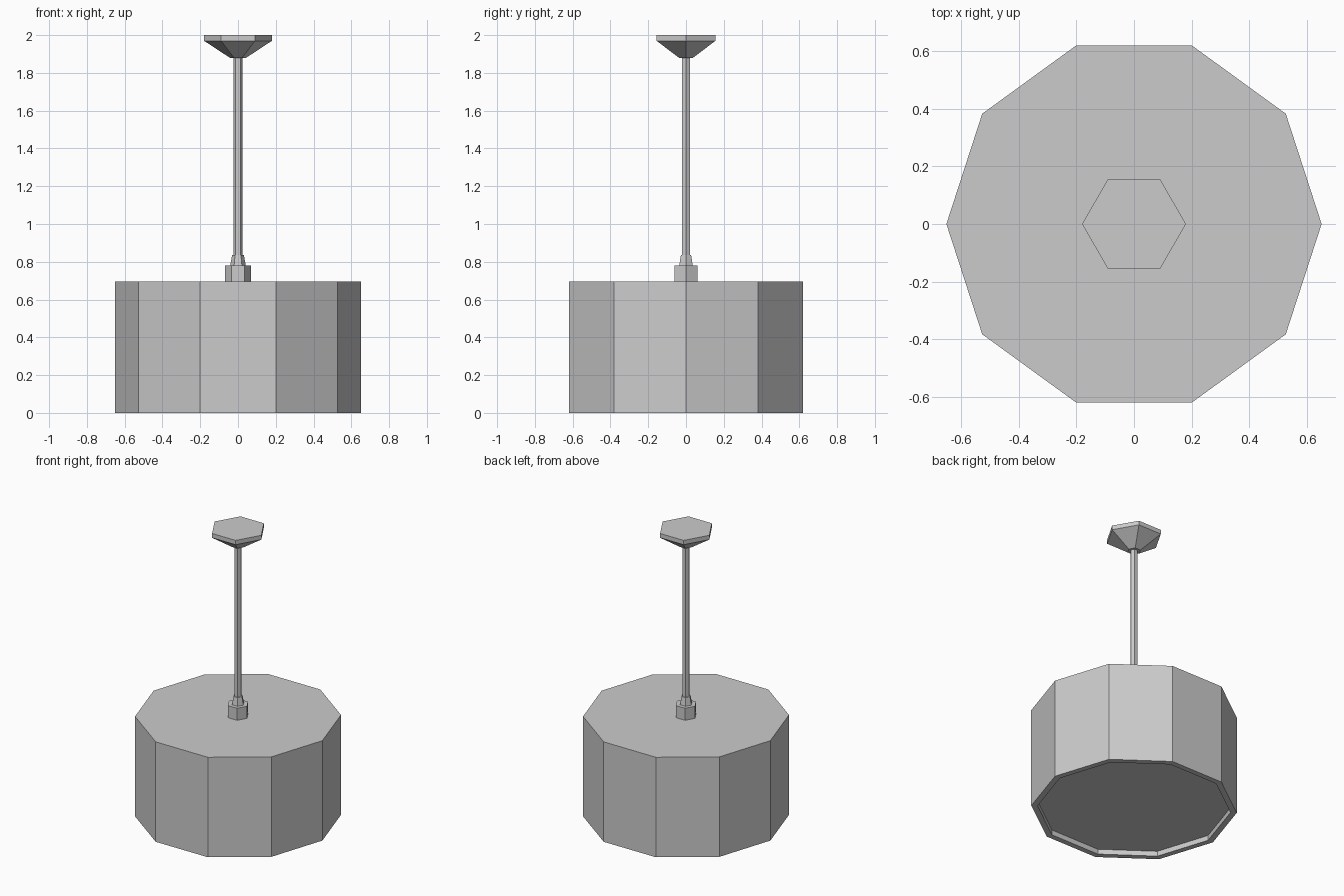
import bpy
import math

cube = bpy.data.objects.get("Cube")
if cube:
    bpy.data.objects.remove(cube, do_unlink=True)

grey = bpy.data.materials.new("plain_grey")
grey.use_nodes = True
grey.diffuse_color = (0.6, 0.6, 0.6, 1)
grey.node_tree.nodes["Principled BSDF"].inputs["Base Color"].default_value = (0.6, 0.6, 0.6, 1)


def turned(name, sides, profile):
    """Closed faceted solid from (radius, z) rings listed bottom to top."""
    verts, faces = [], []
    for radius, z in profile:
        for i in range(sides):
            a = math.tau * i / sides
            verts.append((radius * math.cos(a), radius * math.sin(a), z))
    for ring in range(len(profile) - 1):
        low, high = ring * sides, (ring + 1) * sides
        for i in range(sides):
            j = (i + 1) % sides
            faces.append((low + i, low + j, high + j, high + i))
    faces.append(tuple(reversed(range(sides))))
    faces.append(tuple(range(len(verts) - sides, len(verts))))
    mesh = bpy.data.meshes.new(name)
    mesh.from_pydata(verts, [], faces)
    mesh.materials.append(grey)
    obj = bpy.data.objects.new(name, mesh)
    bpy.context.collection.objects.link(obj)
    return obj


# Ten-sided drum shade with a recessed diffuser panel underneath
turned("drum_shade", 10, [(0.61, 0.035), (0.61, 0), (0.65, 0), (0.65, 0.696)])

# Hexagonal fittings: nut, tapered collar, hanging rod, ceiling canopy
turned("shade_nut", 6, [(0.07, 0.696), (0.07, 0.78)])
turned("tapered_collar", 6, [(0.041, 0.78), (0.034, 0.82), (0.031, 0.835)])
turned("hanging_rod", 6, [(0.025, 0.835), (0.025, 1.88)])
turned("ceiling_canopy", 6, [(0.043, 1.88), (0.18, 1.97), (0.18, 2.0)])
